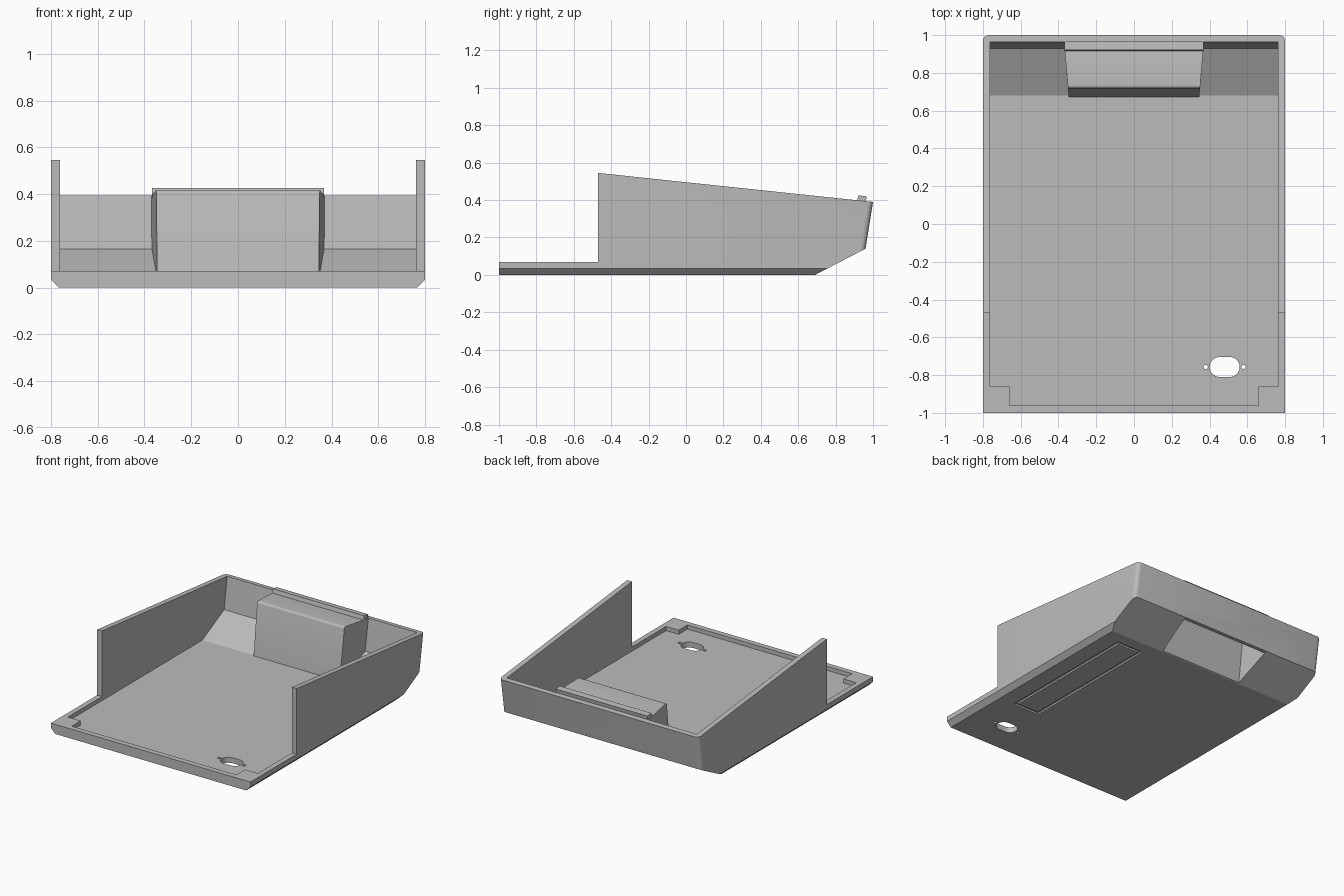
import bpy, bmesh, math

cube = bpy.data.objects.get("Cube")
if cube:
    bpy.data.objects.remove(cube, do_unlink=True)

grey = bpy.data.materials.new("plain grey")
grey.use_nodes = True
colour = (0.5, 0.5, 0.5, 1)
grey.diffuse_color = colour
grey.node_tree.nodes["Principled BSDF"].inputs["Base Color"].default_value = colour


def make(name, bm):
    bmesh.ops.recalc_face_normals(bm, faces=bm.faces)
    mesh = bpy.data.meshes.new(name)
    bm.to_mesh(mesh)
    bm.free()
    mesh.materials.append(grey)
    ob = bpy.data.objects.new(name, mesh)
    bpy.context.collection.objects.link(ob)
    return ob


def solid(name, lower, upper, bevel=0, segments=1, pick=None):
    """Skin two matching outlines, optionally bevelling picked edges."""
    bm = bmesh.new()
    a = [bm.verts.new(p) for p in lower]
    b = [bm.verts.new(p) for p in upper]
    bm.faces.new(a)
    bm.faces.new(b[::-1])
    for i in range(len(a)):
        j = (i + 1) % len(a)
        bm.faces.new((a[i], a[j], b[j], b[i]))
    if pick:
        edges = [e for e in bm.edges if pick(e.verts[0].co, e.verts[1].co)]
        bmesh.ops.bevel(bm, geom=edges, offset=bevel, segments=segments,
                        profile=0.5, affect='EDGES')
    return make(name, bm)


def across(name, profile, width, **kw):
    """Side profile (y, z) swept across x, half width depending on y."""
    return solid(name, [(-width(y), y, z) for y, z in profile],
                 [(width(y), y, z) for y, z in profile], **kw)


def upright(name, plan, z0, z1):
    return solid(name, [(x, y, z0) for x, y in plan], [(x, y, z1) for x, y in plan])


def rect(x0, x1, y0, y1):
    return [(x0, y0), (x1, y0), (x1, y1), (x0, y1)]


def combine(target, other, operation):
    mod = target.modifiers.new("combine", 'BOOLEAN')
    mod.operation = operation
    mod.solver = 'EXACT'
    mod.object = other
    bpy.ops.object.select_all(action='DESELECT')
    bpy.context.view_layer.objects.active = target
    target.select_set(True)
    bpy.ops.object.modifier_apply(modifier=mod.name)
    bpy.data.objects.remove(other, do_unlink=True)


def slot(cx, cy, half, r, n=10):
    """Rounded slot outline; a circle when half is zero."""
    pts = []
    for side in (1, -1):
        for i in range(n + 1 if half else n):
            t = math.pi * (i / n - 0.5)
            pts.append((cx + side * (half + r * math.cos(t)), cy + side * r * math.sin(t)))
    return pts


# Outer case with low front sill and rounded rear corners
case = across("case_shell",
              [(-1, 0), (0.69, 0), (0.96, 0.14), (1, 0.39),
               (-0.47, 0.545), (-0.47, 0.07), (-1, 0.07)],
              lambda y: 0.8, bevel=0.03, segments=4,
              pick=lambda p, q: p.x == q.x and min(p.y, q.y) > 0.9)

# Chamfer along both lower side edges
for s in (-1, 1):
    tri = [(s * 0.765, -0.001), (s * 0.801, 0.035), (s * 0.9, 0.035), (s * 0.9, -0.001)]
    combine(case, solid("chamfer_cutter", [(x, -1.1, z) for x, z in tri],
                        [(x, 1.1, z) for x, z in tri]), 'DIFFERENCE')

# Inner cavity, narrower between the front corner blocks
combine(case, across("cavity_cutter",
                     [(-0.86, 0.04), (0.68, 0.04), (0.93, 0.165), (0.965, 0.4),
                      (0.965, 0.8), (-0.86, 0.8)], lambda y: 0.762), 'DIFFERENCE')
combine(case, upright("front_cutter", rect(-0.66, 0.66, -0.96, -0.8), 0.04, 0.3), 'DIFFERENCE')

# Raised housing at the back, hollow from below
flare = lambda y: 0.345 + (min(y, 0.97) - 0.67) * 0.09
combine(case, across("rear_housing",
                     [(0.67, 0.02), (0.70, 0.02), (0.945, 0.146), (0.975, 0.391), (0.72, 0.417)],
                     flare, bevel=0.015, segments=4,
                     pick=lambda p, q: p.y == q.y and abs(p.y - 0.72) < 0.001), 'UNION')
combine(case, across("pocket_cutter",
                     [(0.692, -0.05), (1.1, -0.05), (1.1, 0.14), (0.932, 0.14),
                      (0.955, 0.37), (0.742, 0.392)],
                     lambda y: flare(y) - 0.015), 'DIFFERENCE')

# Raised ledge on top of the housing
combine(case, across("housing_ledge",
                     [(0.912, 0.385), (0.922, 0.425), (0.966, 0.42), (0.96, 0.38)],
                     lambda y: 0.367), 'UNION')

# Connector slot with screw holes through the floor
for x, half, r in ((0.48, 0.027, 0.053), (0.38, 0, 0.011), (0.58, 0, 0.011)):
    combine(case, upright("hole_cutter", slot(x, -0.757, half, r), -0.1, 0.2), 'DIFFERENCE')

# Grooved frame on the underside
combine(case, upright("groove_cutter", rect(0.43, 0.645, -0.49, 0.6), -0.05, 0.012), 'DIFFERENCE')
combine(case, upright("groove_panel", rect(0.452, 0.623, -0.468, 0.578), 0, 0.02), 'UNION')

bpy.ops.object.select_all(action='DESELECT')
case.select_set(True)
bpy.context.view_layer.objects.active = case
bpy.ops.object.shade_smooth_by_angle(angle=math.radians(25))
